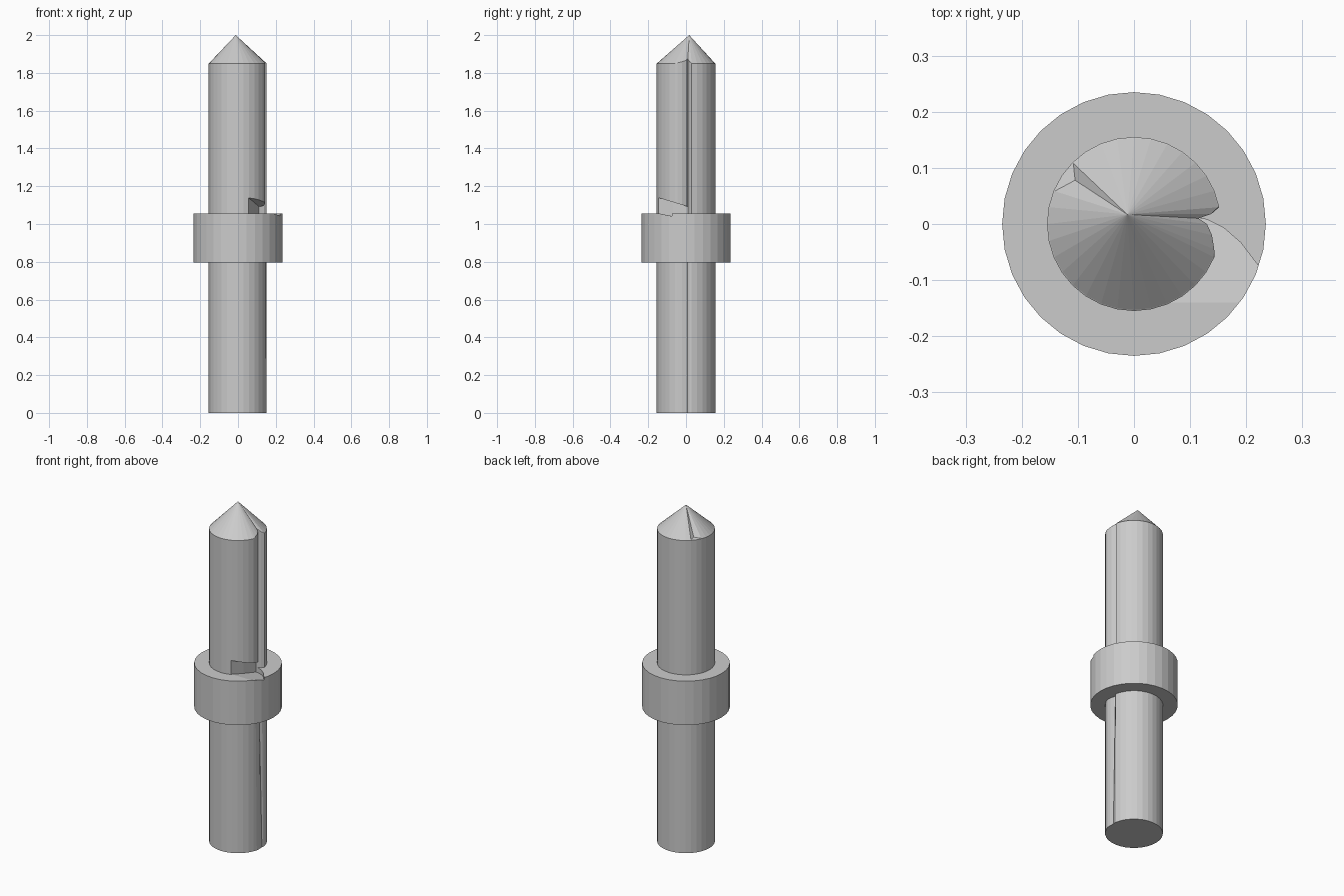
import bpy, bmesh
from math import cos, sin, radians, hypot

if "Cube" in bpy.data.objects:
    bpy.data.objects.remove(bpy.data.objects["Cube"])

R = 0.155
STEP = 11.25


def make(name, bm):
    bmesh.ops.recalc_face_normals(bm, faces=bm.faces)
    me = bpy.data.meshes.new(name)
    bm.to_mesh(me)
    bm.free()
    ob = bpy.data.objects.new(name, me)
    bpy.context.collection.objects.link(ob)
    return ob


def loft(bm, rings):
    for a, b in zip(rings, rings[1:]):
        n = len(a)
        for i in range(n):
            j = (i + 1) % n
            bm.faces.new((a[i], a[j], b[j], b[i]))


def circle(first, last, r):
    return [(r * cos(radians(STEP * k)), r * sin(radians(STEP * k))) for k in range(first, last)]


# Groove sections, listed from -y to +y, closing the open side of the shaft outline
shallow = [(0.151, -0.04), (0.152, -0.02), (0.151, 0.0), (0.151, 0.008), (0.152, 0.018)]
middle = [(0.147, -0.045), (0.146, -0.02), (0.140, 0.0), (0.132, 0.009), (0.145, 0.018)]
deep = [(0.143, -0.045), (0.139, -0.02), (0.130, 0.0), (0.115, 0.010), (0.138, 0.018)]


def outline(groove, r=R):
    return circle(1, 31, r) + groove


# Shaft with tapering groove and pointed tip
bm = bmesh.new()
rings = []
for z, groove in ((0, shallow), (0.8, middle), (1.05, deep), (1.85, deep)):
    rings.append([bm.verts.new((x, y, z)) for x, y in outline(groove)])
tip_ring = []
for i, (x, y) in enumerate(outline(deep, 0.153)):
    z = 1.85 + 0.1 * (1 - hypot(x, y) / R)
    if i == 12:  # small dent in the rim of the cone
        x, y, z = -0.105, 0.078, 1.856
    tip_ring.append(bm.verts.new((x, y, z)))
rings.append(tip_ring)
loft(bm, rings)
bm.faces.new(rings[0])
apex = bm.verts.new((-0.012, 0.017, 2.0))
for i, v in enumerate(tip_ring):
    bm.faces.new((v, tip_ring[(i + 1) % len(tip_ring)], apex))
shaft = make("shaft", bm)

# Collar
bm = bmesh.new()
rings = [[bm.verts.new((x, y, z)) for x, y in circle(0, 32, 0.235)] for z in (0.795, 1.055)]
loft(bm, rings)
bm.faces.new(rings[0])
bm.faces.new(rings[1])
collar = make("collar", bm)

# Slanted slot cutter with a curved end wall
plan = [(0.055, -0.143), (0.085, -0.07), (0.11, 0.012), (0.13, 0.008), (0.16, -0.007),
        (0.19, -0.033), (0.222, -0.075), (0.30, -0.20), (0.30, -0.26), (0.055, -0.26)]
bm = bmesh.new()
low = [bm.verts.new((x, y, 1.027 - 0.2 * y)) for x, y in plan]
high = [bm.verts.new((x, y, 1.095 - 0.3 * y)) for x, y in plan]
loft(bm, [low, high])
bm.faces.new(low)
bm.faces.new(high)
cutter = make("slot_cutter", bm)
cutter.hide_render = True
cutter.hide_viewport = True
cutter.display_type = 'WIRE'

for ob in (shaft, collar):
    mod = ob.modifiers.new("slot", 'BOOLEAN')
    mod.operation = 'DIFFERENCE'
    mod.solver = 'EXACT'
    mod.object = cutter
